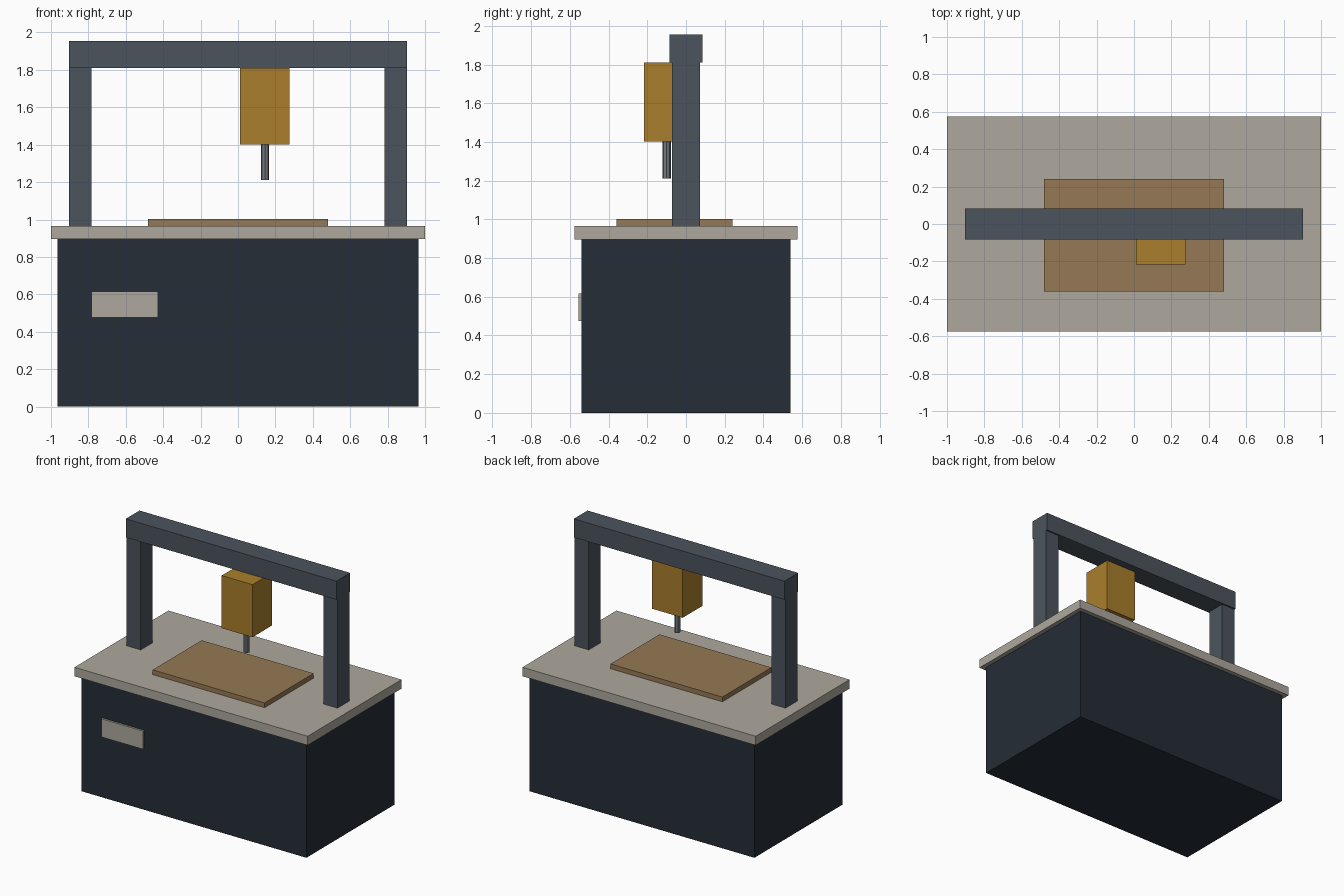
import bpy

if "Cube" in bpy.data.objects:
    bpy.data.objects.remove(bpy.data.objects["Cube"])


def material(name, rgb):
    m = bpy.data.materials.new(name)
    m.diffuse_color = (*rgb, 1)
    m.use_nodes = True
    m.node_tree.nodes["Principled BSDF"].inputs["Base Color"].default_value = m.diffuse_color
    return m


DARK = material("dark_blue", (0.018, 0.026, 0.038))
STEEL = material("slate", (0.072, 0.088, 0.107))
PALE = material("pale_stone", (0.42, 0.39, 0.34))
AMBER = material("amber", (0.40, 0.21, 0.025))
WOOD = material("wood", (0.30, 0.19, 0.09))
METAL = material("metal", (0.17, 0.19, 0.20))


def box(name, x, y, z, mat):
    """Box given by its (min, max) along each axis."""
    spans = (x, y, z)
    bpy.ops.mesh.primitive_cube_add(size=1, location=[(a + b) / 2 for a, b in spans])
    o = bpy.context.object
    o.name = name
    o.scale = [b - a for a, b in spans]
    bpy.ops.object.transform_apply(location=False, rotation=False, scale=True)
    o.data.materials.append(mat)
    return o


# Cabinet, table top and front panel
box("cabinet", (-0.965, 0.965), (-0.54, 0.54), (0, 0.895), DARK)
box("table_top", (-1, 1), (-0.575, 0.575), (0.895, 0.965), PALE)
box("control_panel", (-0.784, -0.427), (-0.555, -0.53), (0.475, 0.616), PALE)

# Workpiece lying on the table
box("workpiece", (-0.48, 0.48), (-0.36, 0.24), (0.965, 1.002), WOOD)

# Gantry: two posts and a cross beam
for side, name in ((-1, "left_post"), (1, "right_post")):
    box(name, tuple(sorted((side * 0.784, side * 0.904))), (-0.072, 0.072), (0.965, 1.81), STEEL)
box("cross_beam", (-0.904, 0.904), (-0.084, 0.084), (1.81, 1.954), STEEL)

# Tool head with its spindle
box("tool_head", (0.012, 0.276), (-0.217, 0.023), (1.402, 1.81), AMBER)
bpy.ops.mesh.primitive_cylinder_add(vertices=8, radius=0.022, depth=0.192, location=(0.144, -0.1, 1.306))
spindle = bpy.context.object
spindle.name = "spindle"
spindle.data.materials.append(METAL)
